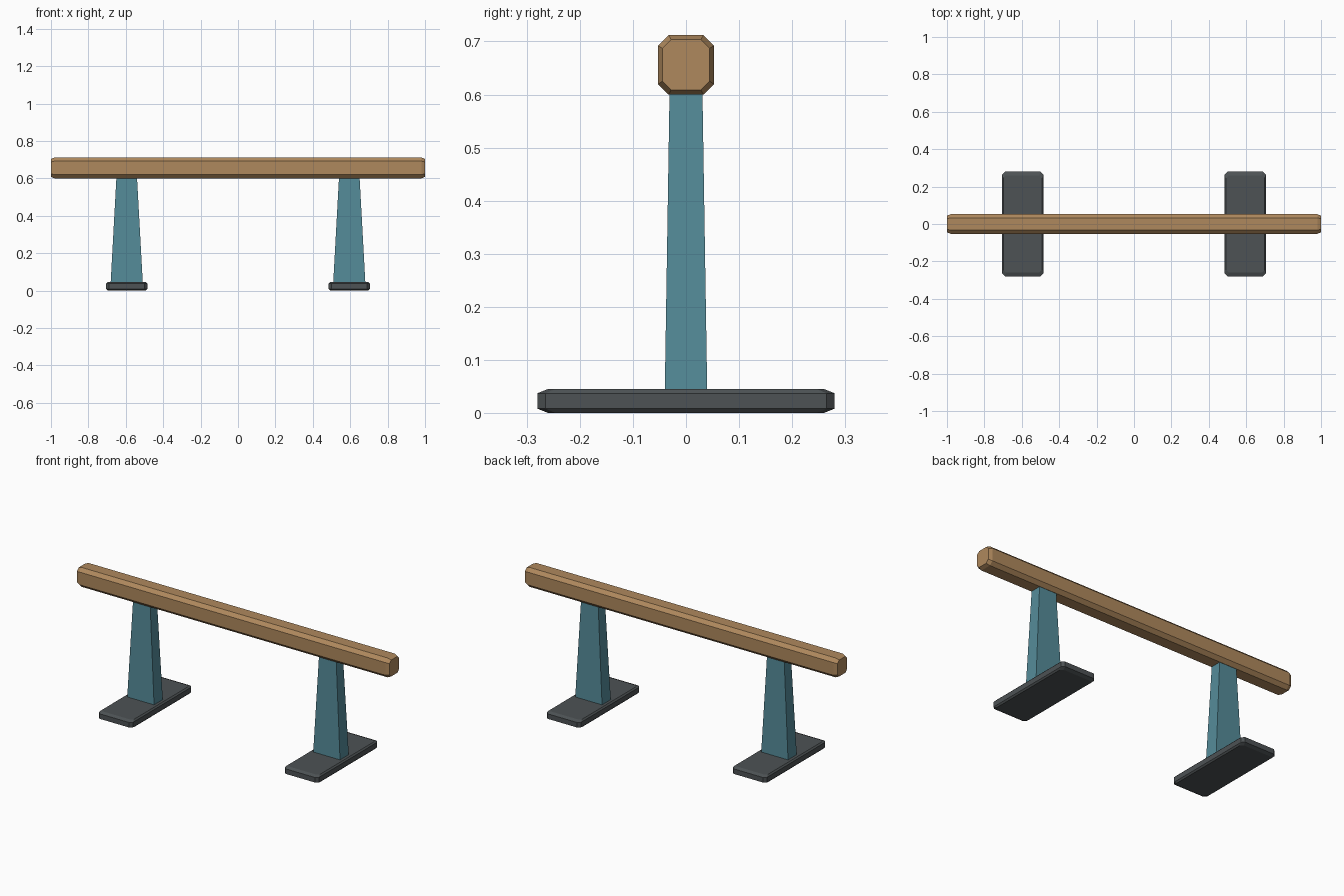
import bpy, bmesh

if "Cube" in bpy.data.objects:
    bpy.data.objects.remove(bpy.data.objects["Cube"])


def material(name, color):
    m = bpy.data.materials.new(name)
    m.diffuse_color = (*color, 1)
    m.use_nodes = True
    m.node_tree.nodes["Principled BSDF"].inputs["Base Color"].default_value = m.diffuse_color
    return m


def loft(name, rings, mat):
    """Skin a closed solid through matching rings of points."""
    bm = bmesh.new()
    loops = [[bm.verts.new(p) for p in ring] for ring in rings]
    n = len(loops[0])
    for a, b in zip(loops, loops[1:]):
        for i in range(n):
            j = (i + 1) % n
            bm.faces.new((a[i], a[j], b[j], b[i]))
    bm.faces.new(loops[0][::-1])
    bm.faces.new(loops[-1])
    bmesh.ops.recalc_face_normals(bm, faces=bm.faces)
    mesh = bpy.data.meshes.new(name)
    bm.to_mesh(mesh)
    bm.free()
    mesh.materials.append(mat)
    obj = bpy.data.objects.new(name, mesh)
    bpy.context.collection.objects.link(obj)
    return obj


def octagon(a, b, c):
    """Rectangle of half sizes a, b with corners cut by c."""
    return [(a, c - b), (a, b - c), (a - c, b), (c - a, b),
            (-a, b - c), (-a, c - b), (c - a, -b), (a - c, -b)]


wood = material("wood", (0.43, 0.25, 0.11))
paint = material("blue_paint", (0.09, 0.26, 0.32))
rubber = material("dark_rubber", (0.075, 0.085, 0.09))

# Wooden beam: chamfered section with tapered ends
beam_section = octagon(0.0525, 0.056, 0.0195)
loft("beam", [[(x, u * s, 0.656 + v * s) for u, v in beam_section]
              for x, s in ((-1, 0.85), (-0.98, 1), (0.98, 1), (1, 0.85))], wood)

foot_plan = octagon(0.11, 0.28, 0.015)
for side, cx in (("left", -0.595), ("right", 0.595)):
    # Flat foot with chamfered rims
    loft(side + "_foot", [[(cx + u * s, v * s, z) for u, v in foot_plan]
                          for z, s in ((0, 0.93), (0.008, 1), (0.037, 1), (0.045, 0.93))], rubber)
    # Tapered post
    loft(side + "_post", [[(cx + i * a, j * b, z) for i, j in ((-1, -1), (1, -1), (1, 1), (-1, 1))]
                          for z, a, b in ((0.04, 0.086, 0.04), (0.605, 0.055, 0.031))], paint)
